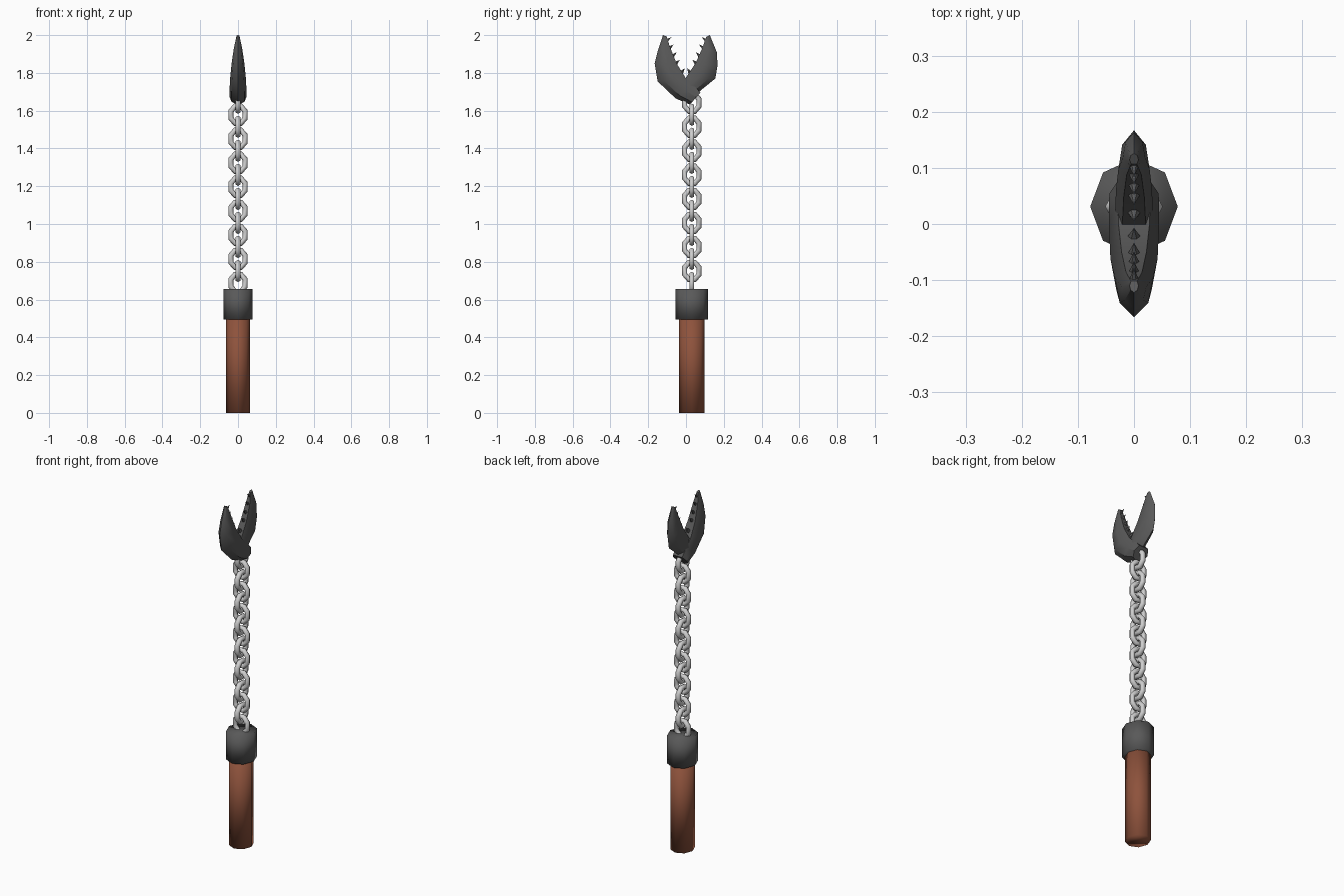
import bpy, bmesh, math
from mathutils import Vector

if "Cube" in bpy.data.objects:
    bpy.data.objects.remove(bpy.data.objects["Cube"])

def material(name, rgb):
    m = bpy.data.materials.new(name)
    m.diffuse_color = (*rgb, 1)
    m.use_nodes = True
    m.node_tree.nodes["Principled BSDF"].inputs["Base Color"].default_value = m.diffuse_color
    return m

IRON = material("dark iron", (0.10, 0.10, 0.10))
STEEL = material("pale steel", (0.62, 0.62, 0.62))
WOOD = material("red brown wood", (0.27, 0.085, 0.045))
CY = 0.031  # y of the handle and chain axis

def finish(bm, name, mat, smooth_angle=None):
    bmesh.ops.recalc_face_normals(bm, faces=bm.faces[:])
    me = bpy.data.meshes.new(name)
    bm.to_mesh(me)
    bm.free()
    ob = bpy.data.objects.new(name, me)
    bpy.context.collection.objects.link(ob)
    me.materials.append(mat)
    if smooth_angle:
        bpy.ops.object.select_all(action='DESELECT')
        ob.select_set(True)
        bpy.context.view_layer.objects.active = ob
        bpy.ops.object.shade_smooth_by_angle(angle=math.radians(smooth_angle))
    return ob

def loft(rings):
    bm = bmesh.new()
    vs = [[bm.verts.new(p) for p in r] for r in rings]
    n = len(vs[0])
    for a, b in zip(vs, vs[1:]):
        for i in range(n):
            j = (i + 1) % n
            bm.faces.new((a[i], a[j], b[j], b[i]))
    bm.faces.new(vs[0][::-1])
    bm.faces.new(vs[-1])
    return bm

def octagon(rx, ry, z):
    return [(rx * math.cos(k * math.pi / 4), CY + ry * math.sin(k * math.pi / 4), z)
            for k in range(8)]

# Handle and collar: eight-sided posts with soft shading
finish(loft([octagon(0.063, 0.068, z) for z in (0, 0.51)]), "handle", WOOD, 100)
finish(loft([octagon(0.078, 0.086, z) for z in (0.495, 0.657)]), "collar", IRON, 100)

# Chain: interlocking links, every second one turned a quarter
def link(index, z):
    bm = bmesh.new()
    major, minor, wire = 8, 6, 0.0145
    grid = []
    for i in range(major):
        a = (i + 0.5) * 2 * math.pi / major
        ring = []
        for j in range(minor):
            b = j * 2 * math.pi / minor
            u = (0.041 + wire * math.cos(b)) * math.cos(a)
            w = (0.049 + wire * math.cos(b)) * math.sin(a)
            s = wire * math.sin(b)
            x, y = (u, s) if index % 2 else (s, u)
            ring.append(bm.verts.new((x, CY + y, z + w)))
        grid.append(ring)
    for i in range(major):
        for j in range(minor):
            i2, j2 = (i + 1) % major, (j + 1) % minor
            bm.faces.new((grid[i][j], grid[i2][j], grid[i2][j2], grid[i][j2]))
    finish(bm, f"chain_link_{index + 1}", STEEL, 70)

for k in range(16):
    link(k, 1.642 - k * 0.0636)

# Jaws: stations of (inner y, inner z, outer y, outer z, half width)
SECTION = [(-0.65, 0), (-1, 0.4), (-0.75, 0.78), (0, 1), (0.75, 0.78), (1, 0.4), (0.65, 0)]

def jaw(name, stations):
    rings = []
    for iy, iz, oy, oz, w in stations:
        rings.append([(f * w, iy + t * (oy - iy), iz + t * (oz - iz)) for f, t in SECTION])
    finish(loft(rings), name, IRON, 35)

    # Teeth: small spikes standing on the inner edge
    pts = [Vector((0, s[0], s[1])) for s in stations]
    side = 1 if pts[0].y < 0 else -1
    for n, z in enumerate((1.975, 1.935, 1.893, 1.853, 1.805)):
        for a, b in zip(pts, pts[1:]):
            if b.z <= z <= a.z:
                break
        base = a.lerp(b, (a.z - z) / (a.z - b.z))
        along = (a - b).normalized()
        out = Vector((0, side * along.z, -side * along.y)).normalized()
        out = (out + along * 0.35).normalized()
        up = out.cross(Vector((1, 0, 0)))
        r = 0.010 + 0.0012 * n
        bm = bmesh.new()
        tip = bm.verts.new(base + out * 0.024)
        ring = [bm.verts.new(base - out * 0.008
                             + Vector((1, 0, 0)) * r * math.cos(k * math.pi / 3)
                             + up * r * math.sin(k * math.pi / 3)) for k in range(6)]
        for k in range(6):
            bm.faces.new((ring[k], ring[(k + 1) % 6], tip))
        bm.faces.new(ring[::-1])
        finish(bm, f"{name}_tooth_{n + 1}", IRON)

jaw("front_jaw", [
    (-0.102, 1.992, -0.122, 2.0, 0.008),
    (-0.086, 1.94, -0.150, 1.915, 0.022),
    (-0.050, 1.85, -0.166, 1.85, 0.034),
    (-0.003, 1.775, -0.150, 1.755, 0.042),
    (0.040, 1.735, -0.055, 1.665, 0.045),
    (0.077, 1.695, 0.020, 1.632, 0.044),
])
jaw("back_jaw", [
    (0.107, 1.99, 0.126, 2.0, 0.008),
    (0.088, 1.935, 0.163, 1.91, 0.020),
    (0.050, 1.85, 0.167, 1.84, 0.028),
    (0.000, 1.775, 0.155, 1.77, 0.032),
    (-0.030, 1.735, 0.075, 1.705, 0.034),
    (-0.040, 1.715, 0.030, 1.66, 0.033),
])
